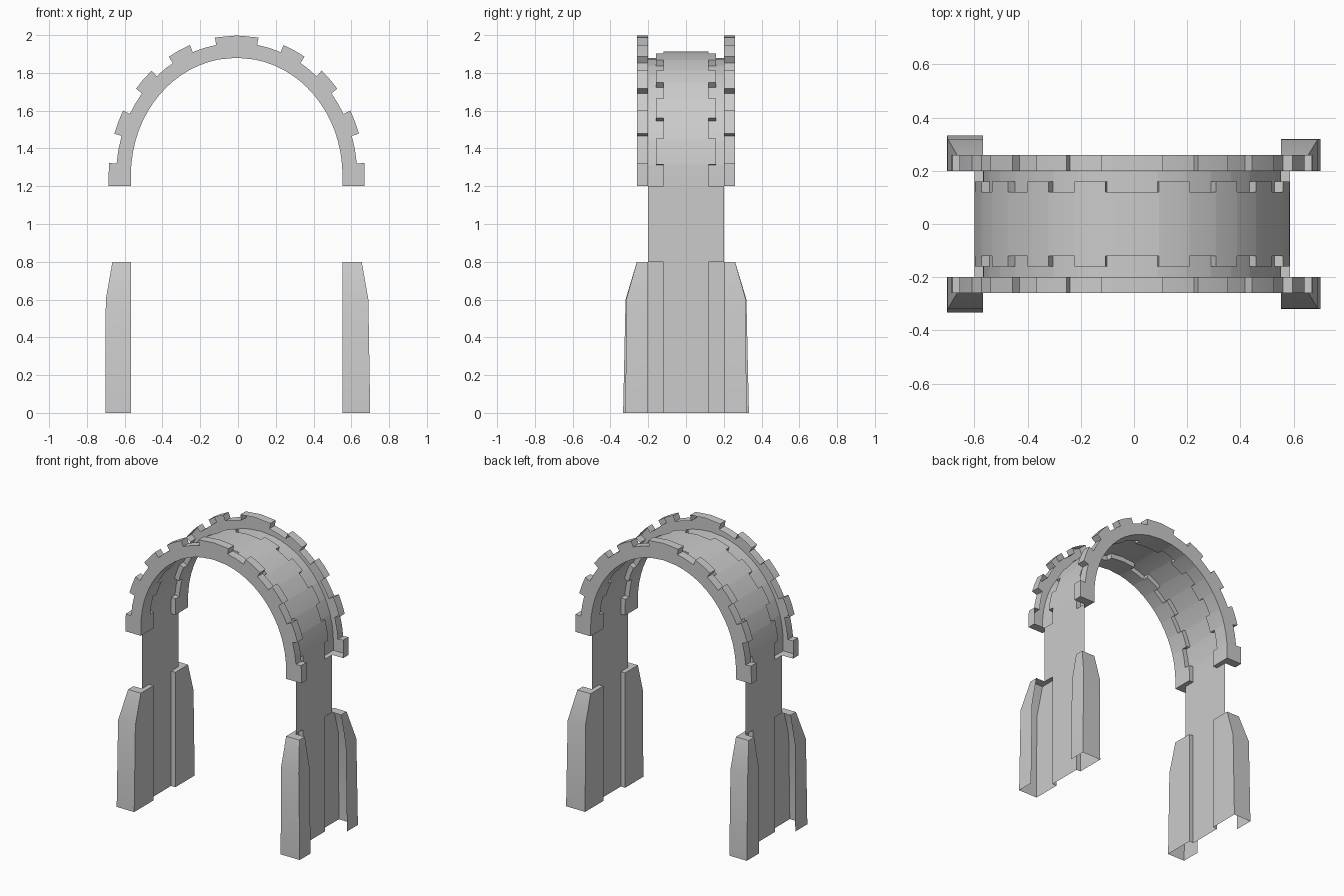
import bpy
import bmesh
from math import cos, sin, radians

if "Cube" in bpy.data.objects:
    bpy.data.objects.remove(bpy.data.objects["Cube"])

CX, SPRING = -0.007, 1.26        # arch centre and spring height
HALF_W, RISE = 0.56, 0.62        # half width and rise of the opening
RECESS = 0.033                   # lining sits this far behind the trim
TOOTH = [0, 4.9, 17.2, 27.5, 38.2, 48.4, 58, 68.6, 80.2]
BOUNDS = [-6] + TOOTH[1:] + [180 - t for t in reversed(TOOTH[1:])] + [186]

stone = bpy.data.materials.new("grey stone")
stone.use_nodes = True
GREY = (0.6, 0.6, 0.6, 1)
stone.diffuse_color = GREY
stone.node_tree.nodes["Principled BSDF"].inputs["Base Color"].default_value = GREY


def spot(s, off, y):
    """Point on the opening; s is degrees on the arch, hundredths of a unit down the legs."""
    t = radians(min(max(s, 0), 180))
    drop = max(-s, s - 180, 0) / 100
    return (CX + (HALF_W + off) * cos(t), y, SPRING + (RISE + off) * sin(t) - drop)


def trim_section(s, lip, depth, width):
    """Wrapped trim: recess step, lip, front face, outer return."""
    return [spot(s, RECESS, -lip), spot(s, 0, -lip), spot(s, 0, -depth),
            spot(s, width, -depth), spot(s, width, -0.2), spot(s, RECESS, -0.2)]


def sweep(name, sections, count, caps=(), mirror=False):
    bm = bmesh.new()
    rows = [[bm.verts.new(p) for p in sec] for sec in sections]
    for a, b in zip(rows, rows[1:]):
        for i in range(count - 1):
            face = bm.faces.new((a[i], a[i + 1], b[i + 1], b[i]))
            if face.calc_area() < 1e-6:
                bm.faces.remove(face)
    if "first" in caps:
        bm.faces.new(rows[0][::-1])
    if "last" in caps:
        bm.faces.new(rows[-1])
    bmesh.ops.remove_doubles(bm, verts=bm.verts, dist=1e-5)
    bmesh.ops.delete(bm, geom=[v for v in bm.verts if not v.link_faces], context='VERTS')
    mesh = bpy.data.meshes.new(name)
    bm.to_mesh(mesh)
    bm.free()
    mesh.materials.append(stone)
    obj = bpy.data.objects.new(name, mesh)
    bpy.context.collection.objects.link(obj)
    bpy.ops.object.select_all(action='DESELECT')
    obj.select_set(True)
    bpy.context.view_layer.objects.active = obj
    bpy.ops.object.shade_smooth_by_angle(angle=radians(30))
    if mirror:
        mod = obj.modifiers.new("front and back", 'MIRROR')
        mod.use_axis = (False, True, False)
        mod.use_mirror_merge = False


# Stations along the arch: wide stones alternate with narrow ones
stations = []
for k, (lo, hi) in enumerate(zip(BOUNDS, BOUNDS[1:])):
    wide = k % 2 == 0
    cuts = [lo, 0, hi] if lo < 0 else [lo, 180, hi] if hi > 180 else [lo, (lo + hi) / 2, hi]
    stations += [(s, wide) for s in cuts]

# Toothed arch trim
sweep("arch_trim",
      [trim_section(s, 0.12 if w else 0.16, 0.26, 0.118 if w else 0.078) for s, w in stations],
      5, ("first", "last"), mirror=True)

# Recessed lining from floor to floor
leg = [(-126, 0.12), (-46, 0.12), (-46, 0.2), (-6, 0.2)]
path = leg + [(s, 0.12 if w else 0.16) for s, w in stations]
path += [(180 - s, w) for s, w in reversed(leg)]
sweep("lining", [[spot(s, RECESS, w), spot(s, RECESS, -w)] for s, w in path], 2)

# Corner posts with sloped tops: (path position, depth, width)
right = [(-126, 0.32, 0.147), (-66, 0.317, 0.137), (-46, 0.26, 0.102)]
left = [(226, 0.26, 0.098), (246, 0.32, 0.133), (306, 0.333, 0.135)]
for name, levels, cap in (("right_posts", right, "last"), ("left_posts", left, "first")):
    sweep(name, [trim_section(s, 0.12, d, w) for s, d, w in levels], 5, (cap,), mirror=True)
